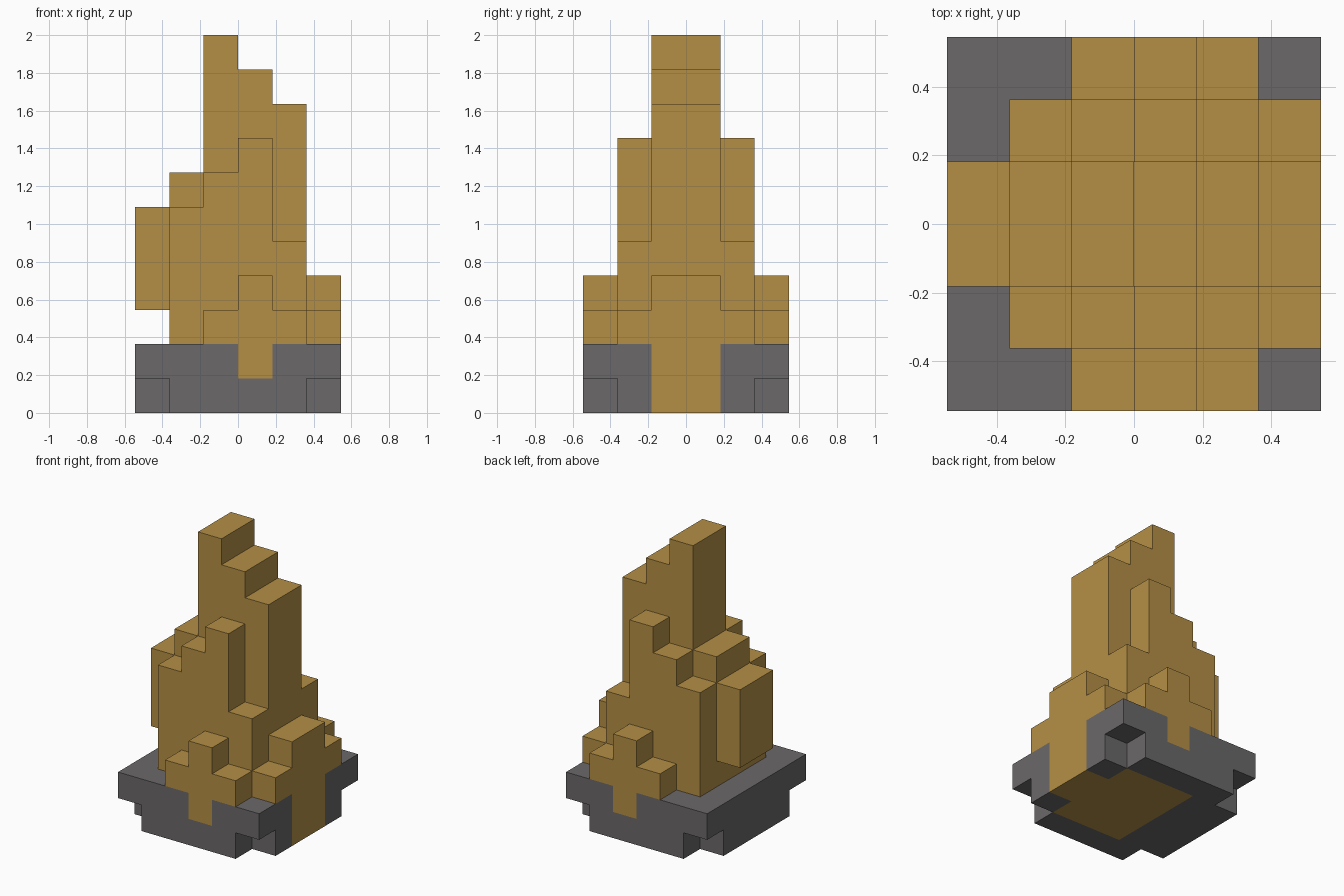
import bpy, bmesh, math
from mathutils import Vector

if "Cube" in bpy.data.objects:
    bpy.data.objects.remove(bpy.data.objects["Cube"])

U = 2 / 11          # size of one block
N = 6               # blocks across in x and y


def material(name, rgb):
    m = bpy.data.materials.new(name)
    m.diffuse_color = (*rgb, 1)
    m.use_nodes = True
    m.node_tree.nodes["Principled BSDF"].inputs["Base Color"].default_value = m.diffuse_color
    return m


gold = material("golden rock", (0.46, 0.275, 0.06))
grey = material("grey stone", (0.145, 0.138, 0.141))

cells = {}


def fill(part, x, y, z):
    """Fill block ranges (start, end) and their mirror image across y = 0."""
    for i in range(*x):
        for j in range(*y):
            for k in range(*z):
                cells[i, j, k] = part
                cells[i, N - 1 - j, k] = part


# stone base: lower tier with notched corners, full upper tier
fill("stone_base", (1, 5), (0, 6), (0, 1))
fill("stone_base", (0, 6), (1, 5), (0, 1))
fill("stone_base", (0, 6), (0, 6), (1, 2))

# rock core set into the base, with its exposed root on the right and front/back
fill("rock_spire", (2, 5), (1, 3), (0, 2))
fill("rock_spire", (5, 6), (2, 3), (0, 2))
fill("rock_spire", (3, 4), (0, 1), (1, 2))

# stepped columns per row, from the outer row to the middle: {x: (bottom, top)}
rows = [
    {2: (2, 3), 3: (2, 4), 4: (2, 3)},
    {1: (2, 6), 2: (2, 7), 3: (2, 8), 4: (2, 5), 5: (2, 3)},
    {0: (3, 6), 1: (2, 7), 2: (2, 11), 3: (2, 10), 4: (2, 9), 5: (2, 4)},
]
for j, row in enumerate(rows):
    for i, z in row.items():
        fill("rock_spire", (i, i + 1), (j, j + 1), z)


def build(part, mat):
    """Make the outer skin of one part and merge its flat areas."""
    bm = bmesh.new()
    for cell, owner in cells.items():
        if owner != part:
            continue
        for axis in range(3):
            for s in (-1, 1):
                other = list(cell)
                other[axis] += s
                if tuple(other) in cells:
                    continue
                n, a, b = Vector(), Vector(), Vector()
                n[axis], a[(axis + 1) % 3], b[(axis + 2) % 3] = s, 1, s
                mid = Vector(cell) + Vector((0.5 - N / 2, 0.5 - N / 2, 0.5))
                bm.faces.new([bm.verts.new((mid + (n + p * a + q * b) / 2) * U)
                              for p, q in ((-1, -1), (1, -1), (1, 1), (-1, 1))])
    bmesh.ops.remove_doubles(bm, verts=bm.verts, dist=1e-4)
    bmesh.ops.dissolve_limit(bm, angle_limit=math.radians(1),
                             verts=bm.verts, edges=bm.edges)
    mesh = bpy.data.meshes.new(part)
    bm.to_mesh(mesh)
    bm.free()
    mesh.materials.append(mat)
    bpy.context.collection.objects.link(bpy.data.objects.new(part, mesh))


build("stone_base", grey)
build("rock_spire", gold)
